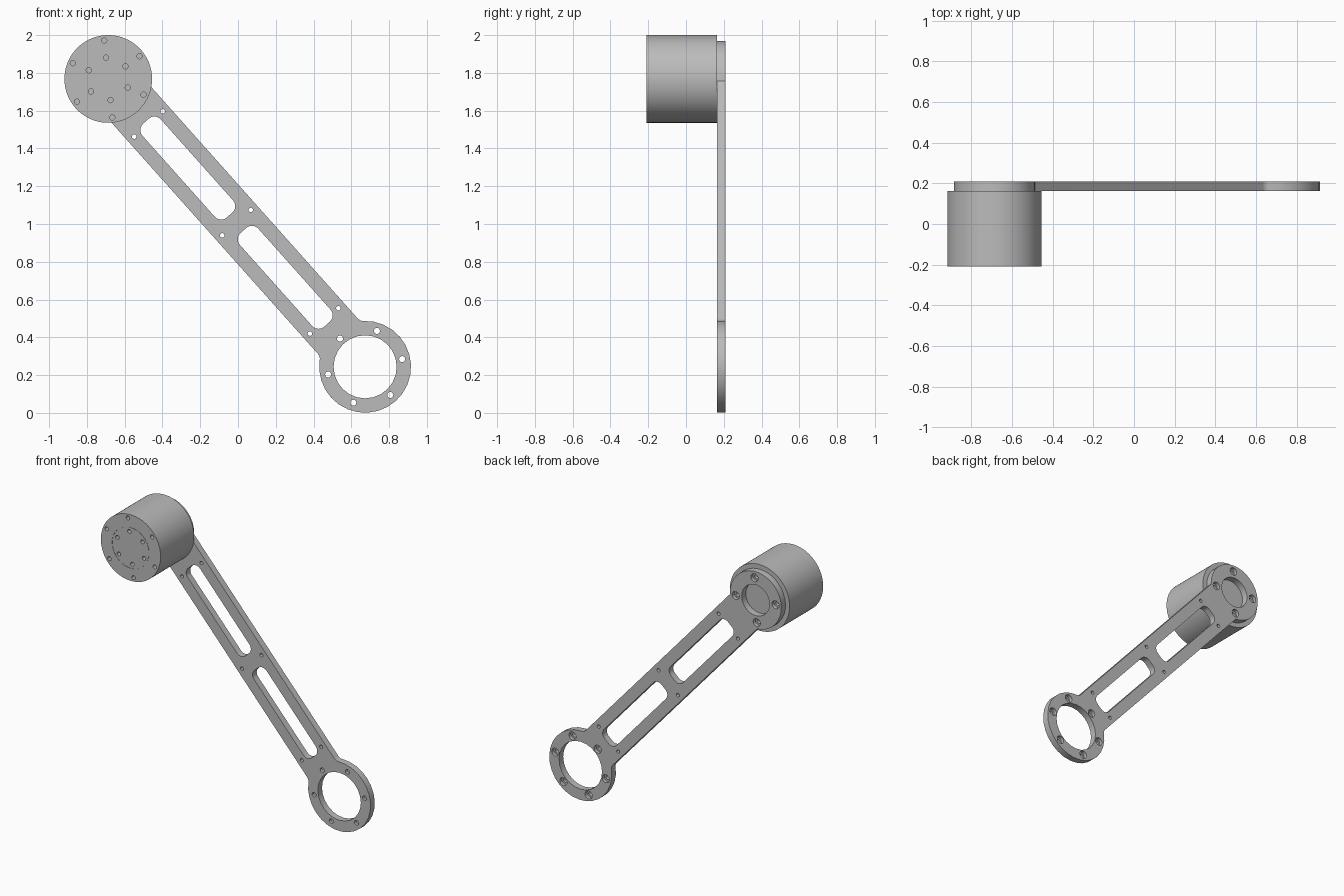
import bpy, bmesh
from math import sin, cos, radians, atan2, degrees, sqrt, hypot

if "Cube" in bpy.data.objects:
    bpy.data.objects.remove(bpy.data.objects["Cube"])

grey = bpy.data.materials.new("grey metal")
grey.use_nodes = True
COLOUR = (0.5, 0.5, 0.5, 1)
grey.diffuse_color = COLOUR
grey.node_tree.nodes["Principled BSDF"].inputs["Base Color"].default_value = COLOUR

# Arm frame: s runs from the motor axis to the ring axis, v across the arm
MOTOR = (-0.687, 1.768)
RING = (0.673, 0.244)
SPAN = hypot(RING[0] - MOTOR[0], RING[1] - MOTOR[1])
U = ((RING[0] - MOTOR[0]) / SPAN, (RING[1] - MOTOR[1]) / SPAN)
FRONT, SEAT, BACK = -0.209, 0.163, 0.209


def place(s, v):
    return (MOTOR[0] + s * U[0] - v * U[1], MOTOR[1] + s * U[1] + v * U[0])


def arc(cs, cv, r, a, b, n):
    steps = [radians(a + (b - a) * i / n) for i in range(n + 1)]
    return [(cs + r * cos(t), cv + r * sin(t)) for t in steps]


def skin(bm, loops):
    """Bridge successive vertex loops and cap both ends."""
    n = len(loops[0])
    for a, b in zip(loops, loops[1:]):
        for i in range(n):
            j = (i + 1) % n
            bm.faces.new((a[i], a[j], b[j], b[i]))
    bm.faces.new(loops[0])
    bm.faces.new(loops[-1][::-1])


def prism(bm, outline, y0, y1):
    pts = [place(*p) for p in outline]
    skin(bm, [[bm.verts.new((x, y, z)) for x, z in pts] for y in (y0, y1)])


def lathe(bm, centre, profile, n):
    """Turn (radius, y) points about a line parallel to y."""
    cx, cz = centre
    ring = [radians(360 * i / n) for i in range(n)]
    skin(bm, [[bm.verts.new((cx + r * cos(t), y, cz + r * sin(t))) for t in ring]
              for r, y in profile])


def finish(bm, name):
    bmesh.ops.recalc_face_normals(bm, faces=bm.faces)
    mesh = bpy.data.meshes.new(name)
    bm.to_mesh(mesh)
    bm.free()
    mesh.materials.append(grey)
    ob = bpy.data.objects.new(name, mesh)
    bpy.context.collection.objects.link(ob)
    return ob


def cut(ob, cutter):
    mod = ob.modifiers.new("holes", 'BOOLEAN')
    mod.operation, mod.solver, mod.object = 'DIFFERENCE', 'EXACT', cutter
    bpy.ops.object.select_all(action='DESELECT')
    bpy.context.view_layer.objects.active = ob
    ob.select_set(True)
    bpy.ops.object.modifier_apply(modifier=mod.name)
    bpy.data.objects.remove(cutter)
    bpy.ops.object.shade_smooth_by_angle(angle=radians(30))


# Arm plate: rounded motor end, straight bar, filleted ring end
HALF, END_R, RING_R, FILLET = 0.141, 0.2, 0.243, 0.04
fv = HALF + FILLET
fs = sqrt((RING_R + FILLET) ** 2 - fv ** 2)
fa = degrees(atan2(fv, fs))
outline = (arc(0, 0, END_R, 45, 315, 24)
           + arc(SPAN - fs, -fv, FILLET, 90, fa, 4)
           + arc(SPAN, 0, RING_R, 180 + fa, 540 - fa, 22)[1:-1]
           + arc(SPAN - fs, fv, FILLET, -fa, -90, 4))
bm = bmesh.new()
prism(bm, outline, SEAT, BACK)
arm = finish(bm, "arm_plate")

# Arm openings
bm = bmesh.new()
LOW, HIGH = SEAT - 0.02, BACK + 0.02
for s0, s1 in ((0.3, 0.965), (1.075, 1.74)):
    c, w = 0.045, 0.065 - 0.045
    slot = (arc(s1 - c, w, c, 0, 90, 6) + arc(s0 + c, w, c, 90, 180, 6)
            + arc(s0 + c, -w, c, 180, 270, 6) + arc(s1 - c, -w, c, 270, 360, 6))
    prism(bm, slot, LOW, HIGH)
for s in (0.32, 1.02, 1.717):
    for v in (-0.101, 0.101):
        lathe(bm, place(s, v), [(0.012, LOW), (0.012, HIGH)], 16)
lathe(bm, RING, [(0.167, LOW), (0.167, HIGH)], 24)
lathe(bm, MOTOR, [(0.108, LOW), (0.108, HIGH)], 32)

# Counterbored screw holes, opened from the back
bolts = arc(SPAN, 0, 0.2, 0, 300, 5) + arc(0, 0, 0.155, 45, 315, 3)
for p in bolts:
    bore = [(0.016, LOW), (0.016, BACK - 0.024), (0.028, BACK - 0.024), (0.028, HIGH)]
    lathe(bm, place(*p), bore, 16)
cut(arm, finish(bm, "arm_cutter"))

# Motor body with a fine seam round the output face
bm = bmesh.new()
seam = FRONT + 0.002
lathe(bm, MOTOR, [(0.142, FRONT), (0.142, seam), (0.144, seam), (0.144, FRONT),
                  (0.232, FRONT), (0.232, SEAT)], 80)
motor = finish(bm, "motor_body")

# Blind screw holes in the motor face
bm = bmesh.new()
for r in (0.205, 0.113):
    for k in range(6):
        t = radians(36 + 60 * k)
        lathe(bm, (MOTOR[0] + r * cos(t), MOTOR[1] + r * sin(t)),
              [(0.014, FRONT - 0.02), (0.014, FRONT + 0.04)], 16)
cut(motor, finish(bm, "motor_cutter"))
